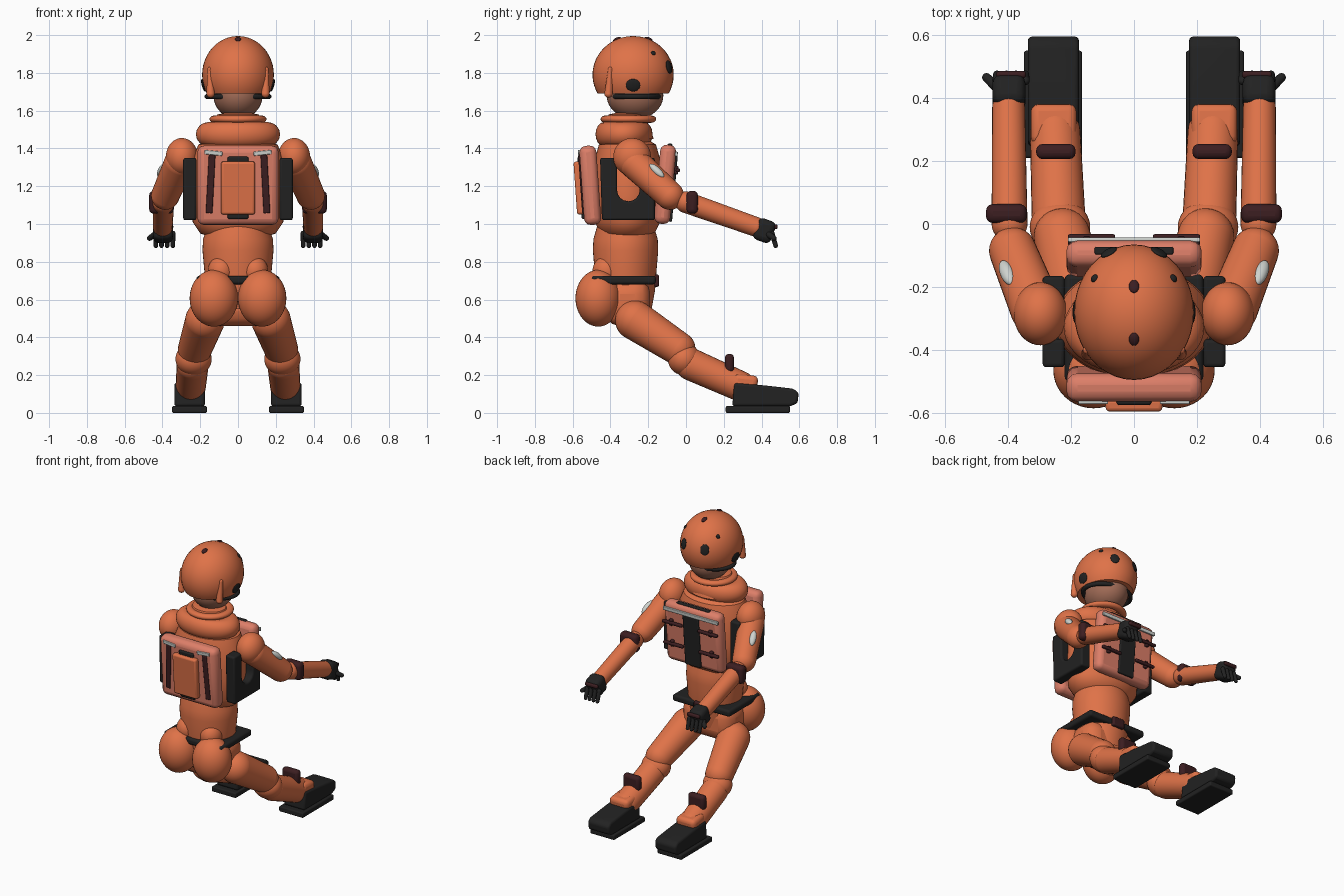
import bpy, bmesh, math
from mathutils import Vector, Matrix

old = bpy.data.objects.get("Cube")
if old:
    bpy.data.objects.remove(old, do_unlink=True)


def material(name, r, g, b):
    m = bpy.data.materials.new(name)
    m.use_nodes = True
    m.diffuse_color = (r, g, b, 1)
    m.node_tree.nodes["Principled BSDF"].inputs["Base Color"].default_value = (r, g, b, 1)
    return m


ORANGE = material("suit orange", 0.74, 0.17, 0.065)
PINK = material("pack pink", 0.72, 0.21, 0.14)
BLACK = material("rubber black", 0.016, 0.016, 0.016)
MAROON = material("dark maroon", 0.045, 0.013, 0.015)
WHITE = material("reflective white", 0.62, 0.65, 0.62)
TAN = material("neck tan", 0.36, 0.15, 0.095)


def finish(name, bm, mat, bevel=0.0, matrix=None):
    """Turn a bmesh into a smooth shaded object, with optional rounded edges."""
    bmesh.ops.recalc_face_normals(bm, faces=bm.faces)
    if matrix:
        bm.transform(matrix)
    me = bpy.data.meshes.new(name)
    bm.to_mesh(me)
    bm.free()
    me.materials.append(mat)
    ob = bpy.data.objects.new(name, me)
    bpy.context.collection.objects.link(ob)
    if bevel:
        mod = ob.modifiers.new("round", "BEVEL")
        mod.width, mod.segments = bevel, 3
    bpy.ops.object.select_all(action="DESELECT")
    ob.select_set(True)
    bpy.context.view_layer.objects.active = ob
    bpy.ops.object.shade_smooth_by_angle(angle=math.radians(40))
    return ob


def box(name, loc, size, mat, bevel=0.01, rot=None):
    bm = bmesh.new()
    bmesh.ops.create_cube(bm, size=1)
    rot = rot or Matrix.Identity(4)
    return finish(name, bm, mat, bevel, Matrix.Translation(loc) @ rot @ Matrix.Diagonal((*size, 1)))


def ball(name, loc, radii, mat, rot=None, cut=None):
    bm = bmesh.new()
    bmesh.ops.create_uvsphere(bm, u_segments=40, v_segments=24, radius=1)
    rot = rot or Matrix.Identity(4)
    bm.transform(Matrix.Translation(loc) @ rot @ Matrix.Diagonal((*radii, 1)))
    if cut:
        geom = bm.verts[:] + bm.edges[:] + bm.faces[:]
        bmesh.ops.bisect_plane(bm, geom=geom, plane_co=(0, 0, cut), plane_no=(0, 0, -1), clear_outer=True)
        bmesh.ops.holes_fill(bm, edges=[e for e in bm.edges if e.is_boundary])
    return finish(name, bm, mat)


def limb(name, a, b, r1, r2, mat):
    """Tapered capsule from a to b."""
    a, b = Vector(a), Vector(b)
    d = b - a
    rot = d.to_track_quat("Z", "Y").to_matrix().to_4x4()
    bm = bmesh.new()
    bmesh.ops.create_cone(bm, cap_ends=False, segments=28, radius1=r1, radius2=r2, depth=d.length,
                          matrix=Matrix.Translation((a + b) / 2) @ rot)
    for p, r in ((a, r1), (b, r2)):
        bmesh.ops.create_uvsphere(bm, u_segments=28, v_segments=16, radius=r, matrix=Matrix.Translation(p) @ rot)
    return finish(name, bm, mat)


def lathe(name, profile, y, depth, mat):
    """Revolve (radius, height) points about z, squashed in y."""
    bm = bmesh.new()
    vs = [bm.verts.new((r, 0, z)) for r, z in profile]
    es = [bm.edges.new(p) for p in zip(vs, vs[1:])]
    bmesh.ops.spin(bm, geom=vs + es, cent=(0, 0, 0), axis=(0, 0, 1), angle=math.tau, steps=48)
    bmesh.ops.remove_doubles(bm, verts=bm.verts, dist=0.0005)
    return finish(name, bm, mat, 0, Matrix.Translation((0, y, 0)) @ Matrix.Diagonal((1, depth, 1, 1)))


def ring(name, loc, rx, ry, tube_r, tube_z, mat):
    pts = [(rx + tube_r * math.cos(t * math.tau / 16), loc[2] + tube_z * math.sin(t * math.tau / 16))
           for t in range(17)]
    return lathe(name, pts, loc[1], ry / rx, mat)


def prism(name, outline, x0, x1, mat, bevel):
    """Extrude a (y, z) outline from x0 to x1."""
    bm = bmesh.new()
    f = bm.faces.new([bm.verts.new((x0, y, z)) for y, z in outline])
    ext = bmesh.ops.extrude_face_region(bm, geom=[f])["geom"]
    bmesh.ops.translate(bm, vec=(x1 - x0, 0, 0), verts=[v for v in ext if isinstance(v, bmesh.types.BMVert)])
    return finish(name, bm, mat, bevel)


# Torso, neck and pelvis
lathe("chest", [(0, .92), (.13, .925), (.2, .95), (.24, 1.01), (.25, 1.15), (.245, 1.33), (.21, 1.42), (.1, 1.47)],
      -0.31, 0.72, ORANGE)
lathe("waist", [(.15, .55), (.17, .65), (.178, .75), (.188, .86), (.185, .92), (.16, 1)], -0.32, 0.92, ORANGE)
box("pelvis", (0, -0.31, 0.585), (0.38, 0.24, 0.25), ORANGE, 0.08)
box("belt", (0, -0.33, 0.703), (0.44, 0.34, 0.045), BLACK, 0.015)
box("belt_buckle", (0, -0.157, 0.7), (0.09, 0.03, 0.065), MAROON, 0.01)
ring("collar", (0, -0.328, 1.475), 0.155, 0.105, 0.068, 0.065, ORANGE)
lathe("neck_base", [(.17, 1.45), (.14, 1.52), (.11, 1.58), (0, 1.6)], -0.315, 0.85, ORANGE)
ring("neck_ring", (0, -0.305, 1.555), 0.125, 0.122, 0.026, 0.019, ORANGE)
ball("neck", (0, -0.27, 1.68), (0.13, 0.15, 0.125), TAN)

# Helmet with its rim and patches
HC, HR = Vector((0, -0.28, 1.79)), Vector((0.19, 0.215, 0.205))
ball("helmet", HC, HR, ORANGE, cut=1.69)
ring("helmet_rim", (0, -0.265, 1.675), 0.162, 0.127, 0.015, 0.014, BLACK)


def patch(name, x, y, z, w, h, mat):
    """Flat pad on the helmet in the direction (x, y, z) of the unit ball."""
    u = Vector((x, y, z)).normalized()
    p = HC + Vector([a * b for a, b in zip(u, HR)])
    n = Vector([a / b for a, b in zip(u, HR)])
    ball(name, p, (w, h, 0.009), mat, n.to_track_quat("Z", "Y").to_matrix().to_4x4())


patch("crown_patch", 0, .38, .92, .016, .022, MAROON)
patch("rear_crown_patch", 0, -.4, .92, .016, .022, MAROON)


def pack_frame(y, z, tilt):
    """Matrices for placing parts on a tilted pack."""
    rot = Matrix.Rotation(math.radians(tilt), 4, "X")
    base = Matrix.Translation((0, y, z)) @ rot
    return rot, lambda *p: base @ Vector(p)


# Rear pack
rot, at = pack_frame(-0.507, 1.205, 4)
box("rear_pack", at(0, 0, 0), (0.43, 0.09, 0.42), PINK, 0.035, rot)
box("rear_pack_strip", at(0, -.045, -.01), (0.11, 0.025, 0.33), BLACK, 0.008, rot)
box("rear_pack_panel", at(0, -.06, -.01), (0.18, 0.04, 0.28), ORANGE, 0.012, rot)

# Chest pack
frot, fat = pack_frame(-0.11, 1.21, -5)
box("chest_pack", fat(0, 0, 0), (0.43, 0.085, 0.42), PINK, 0.035, frot)
box("chest_pack_strip", fat(0, .044, -.02), (0.12, 0.018, 0.35), BLACK, 0.006, frot)
box("chest_pack_reflector", fat(0, .045, .165), (0.42, 0.014, 0.025), WHITE, 0.004, frot)
box("chest_pack_clip", (0, -0.085, 1.415), (0.25, 0.025, 0.02), BLACK, 0.006)

for s, side in ((-1, "right"), (1, "left")):
    def P(x, y, z):
        return Vector((s * x, y, z))

    # Helmet side details
    limb(side + "_helmet_bar", P(.145, -.41, 1.69), P(.15, -.40, 1.82), .022, .012, ORANGE)
    patch(side + "_ear_patch", s, 0, -.28, .038, .034, BLACK)
    patch(side + "_brow_patch", s * .42, .88, .2, .028, .036, BLACK)
    patch(side + "_temple_patch", s * .66, .5, .56, .013, .013, BLACK)

    # Pack stripes, bars and side panels
    lean = rot @ Matrix.Rotation(s * math.radians(-3), 4, "Y")
    box(side + "_rear_stripe", at(s * .145, -.045, .01), (0.035, 0.016, 0.31), MAROON, 0.006, lean)
    tip = rot @ Matrix.Rotation(s * math.radians(-6), 4, "Y")
    box(side + "_rear_reflector", at(s * .13, -.046, .175), (0.095, 0.012, 0.022), WHITE, 0.004, tip)
    for i, z in enumerate((.08, -.07)):
        box(f"{side}_chest_bar_{i}", fat(s * .135, .06, z), (0.15, 0.022, 0.02), MAROON, 0.007, frot)
        box(f"{side}_bar_mount_{i}", fat(s * .15, .05, z), (0.025, 0.025, 0.045), MAROON, 0.007, frot)
    arc = [(-.305 + .06 * math.cos(t * math.pi / 8), 1.18 + .06 * math.sin(t * math.pi / 8)) for t in range(8, 17)]
    outline = [(-.455, 1.35), (-.365, 1.35)] + arc + [(-.245, 1.35), (-.165, 1.35), (-.165, 1.02), (-.445, 1.02)]
    prism(side + "_side_panel", outline, s * .22, s * .29, BLACK, 0.012)

    # Arm
    ball(side + "_shoulder", P(.297, -.285, 1.355), (.085, .1, .1), ORANGE)
    limb(side + "_upper_arm", P(.31, -.27, 1.32), P(.385, -.085, 1.15), .083, .075, ORANGE)
    limb(side + "_forearm", P(.395, -.0, 1.115), P(.398, .37, .985), .057, .052, ORANGE)
    box(side + "_elbow_cuff", P(.405, .033, 1.115), (.13, .06, .12), MAROON, 0.022)
    along = (P(.385, -.085, 1.15) - P(.31, -.27, 1.32)).to_track_quat("Z", "Y").to_matrix().to_4x4()
    ball(side + "_arm_reflector", P(.403, -.155, 1.282), (.022, .02, .052), WHITE, along)

    # Hand
    box(side + "_palm", P(.397, .415, .965), (.105, .1, .12), BLACK, 0.028, Matrix.Rotation(-.35, 4, "X"))
    box(side + "_knuckles", P(.39, .474, .985), (.095, .022, .025), MAROON, 0.009)
    for i in range(4):
        x = .345 + i * .03
        limb(f"{side}_finger_{i}", P(x, .455, .95), P(x, .475, .885), .014, .012, BLACK)
    limb(side + "_thumb", P(.43, .43, .95), P(.468, .465, .925), .018, .014, BLACK)

    # Hips and leg
    ball(side + "_buttock", P(.128, -.465, .607), (.128, .12, .15), ORANGE)
    ball(side + "_hip_pad", P(.09, -.42, .75), (.07, .075, .08), ORANGE)
    limb(side + "_thigh", P(.175, -.27, .49), P(.228, -.04, .34), .105, .09, ORANGE)
    ball(side + "_thigh_mark", P(.262, -.235, .495), (.012, .018, .012), WHITE)
    ball(side + "_knee", P(.235, -.01, .285), (.096, .086, .086), ORANGE)
    limb(side + "_shin", P(.24, .03, .255), P(.25, .29, .14), .085, .08, ORANGE)
    box(side + "_shin_pad", P(.248, .23, .262), (.125, .048, .1), MAROON, 0.02)
    box(side + "_ankle", P(.255, .315, .165), (.145, .13, .075), ORANGE, 0.025, Matrix.Rotation(-.12, 4, "X"))

    # Boot
    boot = [(.245, .035), (.255, .16), (.42, .145), (.57, .128), (.597, .105), (.59, .05), (.55, .035)]
    prism(side + "_boot", boot, s * .175, s * .337, BLACK, 0.014)
    box(side + "_sole", P(.257, .38, .018), (.185, .34, .036), BLACK, 0.008)
